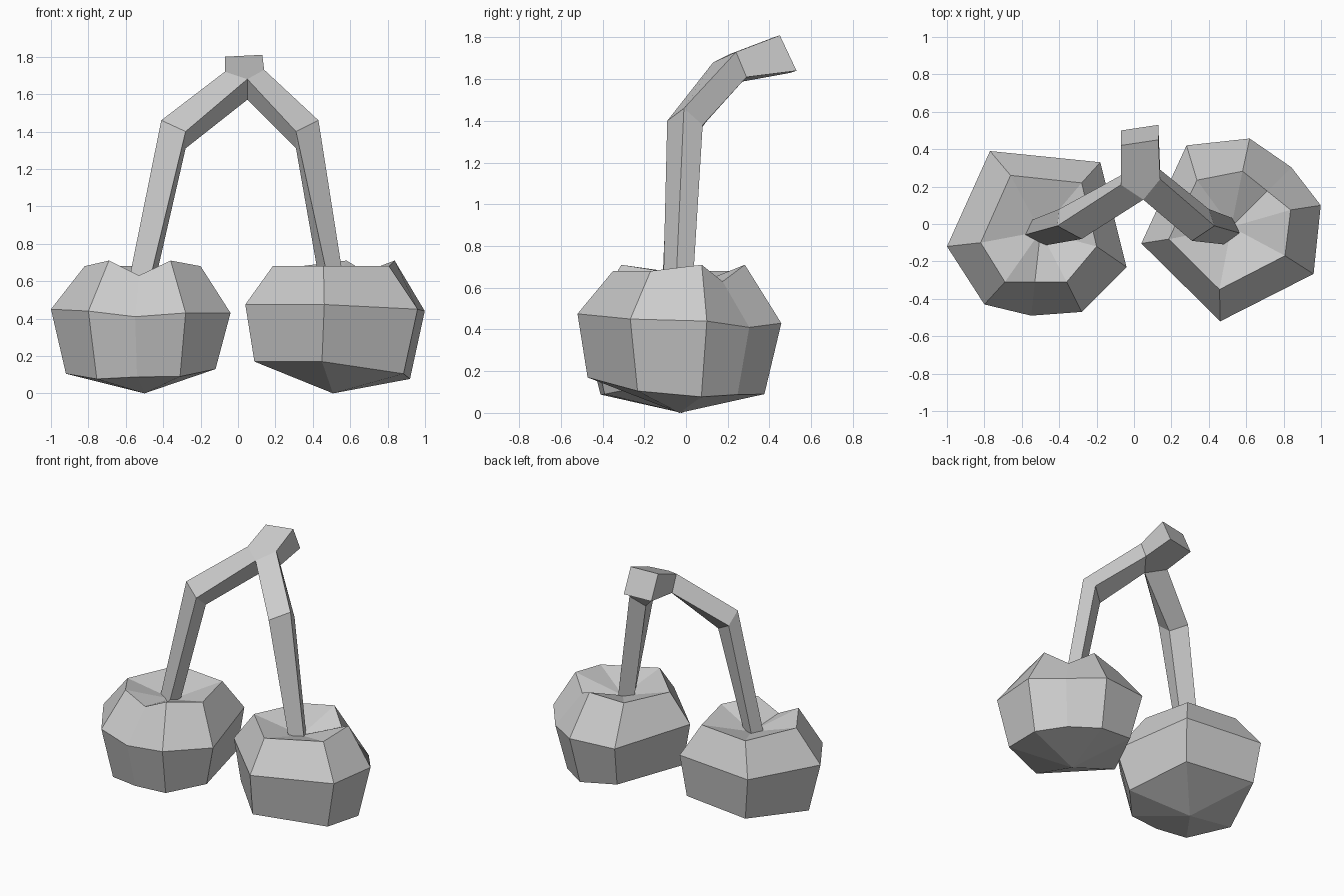
import bpy, bmesh, math
from mathutils import Matrix

if "Cube" in bpy.data.objects:
    bpy.data.objects.remove(bpy.data.objects["Cube"])


def make_object(name, bm):
    bmesh.ops.remove_doubles(bm, verts=bm.verts, dist=0.0005)
    bmesh.ops.recalc_face_normals(bm, faces=bm.faces)
    mesh = bpy.data.meshes.new(name)
    bm.to_mesh(mesh)
    bm.free()
    obj = bpy.data.objects.new(name, mesh)
    bpy.context.collection.objects.link(obj)
    return obj


def loft(bm, rings):
    """Skin quads between successive closed rings of points."""
    loops = [[bm.verts.new(p) for p in ring] for ring in rings]
    for a, b in zip(loops, loops[1:]):
        n = len(a)
        for i in range(n):
            j = (i + 1) % n
            bm.faces.new((a[i], a[j], b[j], b[i]))
    return loops


def fan(bm, loop, point):
    tip = bm.verts.new(point)
    for i in range(len(loop)):
        bm.faces.new((loop[i], loop[(i + 1) % len(loop)], tip))


# Fruit: uneven seven-sided rings, pointed base, dimpled top with a notch
low = [(-.54, -.41, .088), (-.31, -.39, .09), (-.12, -.19, .13), (-.21, .29, .17),
       (-.73, .36, .17), (-.92, -.10, .105), (-.755, -.36, .077)]
mid = [(-.55, -.49, .41), (-.28, -.47, .43), (-.04, -.23, .43), (-.18, .33, .475),
       (-.77, .39, .475), (-1.0, -.12, .45), (-.80, -.43, .44)]
top = [(-.53, -.31, .63), (-.36, -.31, .71), (-.20, -.12, .68), (-.28, .22, .68),
       (-.66, .26, .68), (-.82, -.10, .68), (-.69, -.31, .71)]


def fruit(name, matrix):
    bm = bmesh.new()
    loops = loft(bm, [low, mid, top])
    fan(bm, loops[0], (-.50, -.02, 0))
    fan(bm, loops[-1], (-.50, -.04, .59))
    bm.transform(matrix)
    return make_object(name, bm)


fruit("left_fruit", Matrix.Identity(4))
# The right fruit is the same shape turned about its own axis
fruit("right_fruit", Matrix.Translation((.60, .056, 0))
      @ Matrix.Rotation(math.radians(141.2), 4, 'Z')
      @ Matrix.Translation((.517, .146, 0)))

# Stem: two four-sided bent arms meeting in a short stub pointing back
front = [(.05, .13, 1.68), (.05, .17, 1.57)]
left_t, left_b = (-.07, .21, 1.72), (-.07, .26, 1.60)
right_t, right_b = (.14, .24, 1.73), (.14, .29, 1.61)
end_lt, end_lb = (-.07, .42, 1.80), (-.07, .50, 1.63)
end_rt, end_rb = (.13, .45, 1.81), (.13, .53, 1.64)

left_arm = [
    [(-.59, -.06, .57), (-.48, -.115, .57), (-.45, -.03, .57), (-.55, .02, .57)],
    [(-.41, -.01, 1.46), (-.28, -.08, 1.40), (-.28, .03, 1.31), (-.40, .08, 1.38)],
    [left_t, *front, left_b]]
right_arm = [
    [(.57, -.05, .57), (.49, -.11, .57), (.44, -.03, .57), (.53, .03, .57)],
    [(.43, -.01, 1.46), (.31, -.09, 1.40), (.31, .02, 1.31), (.40, .08, 1.38)],
    [right_t, *front, right_b]]

bm = bmesh.new()
for arm in (left_arm, right_arm):
    bm.faces.new(loft(bm, arm)[0])
stub = [(left_t, front[0], right_t, end_rt, end_lt),
        (left_b, front[1], right_b, end_rb, end_lb),
        (left_t, left_b, end_lb, end_lt),
        (right_t, right_b, end_rb, end_rt),
        (end_lt, end_lb, end_rb, end_rt)]
for face in stub:
    bm.faces.new([bm.verts.new(p) for p in face])
make_object("stem", bm)
